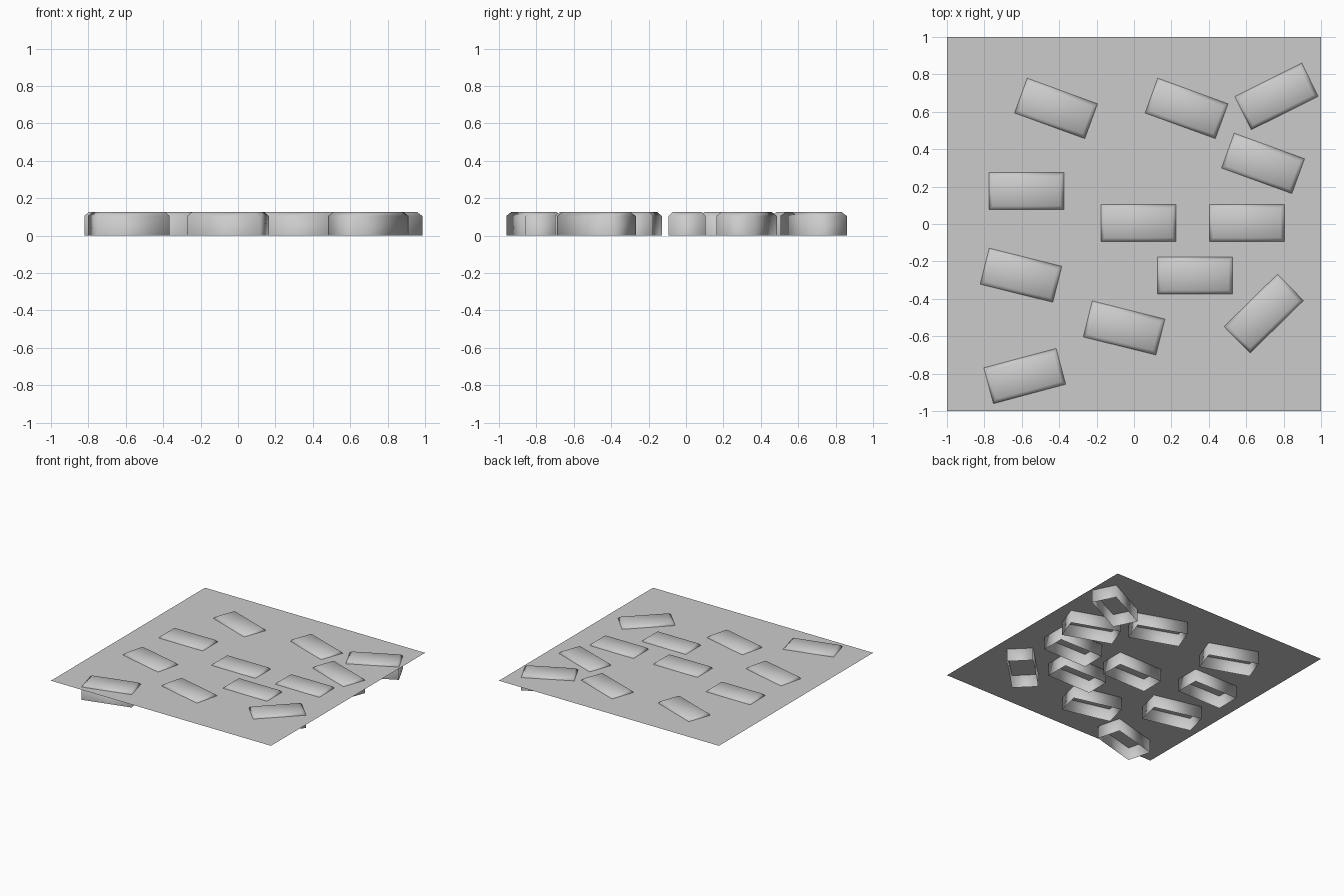
import bpy, bmesh
from math import radians

if "Cube" in bpy.data.objects:
    bpy.data.objects.remove(bpy.data.objects["Cube"])

L, W, H = 0.40, 0.198, 0.125   # block footprint and height
SHEET_Z = 0.105                # height of the thin sheet
CHAMFER = 0.02

# Thin square sheet
bpy.ops.mesh.primitive_plane_add(size=2, location=(0, 0, SHEET_Z))
bpy.context.object.name = "sheet"


def make_block_mesh():
    """Open-bottomed block with a chamfered top rim."""
    bm = bmesh.new()
    rings = []
    for z, inset in ((0, 0), (H - CHAMFER, 0), (H, CHAMFER)):
        x, y = L / 2 - inset, W / 2 - inset
        rings.append([bm.verts.new((sx * x, sy * y, z))
                      for sx, sy in ((-1, -1), (1, -1), (1, 1), (-1, 1))])
    for low, high in zip(rings, rings[1:]):
        for i in range(4):
            j = (i + 1) % 4
            bm.faces.new((low[i], low[j], high[j], high[i]))
    bm.faces.new(rings[-1])
    for f in bm.faces:
        f.smooth = True
    mesh = bpy.data.meshes.new("block")
    bm.to_mesh(mesh)
    bm.free()
    return mesh


# Scattered blocks poking through the sheet: x, y, turn in degrees
layout = [
    (-0.417, 0.618, -20), (0.281, 0.618, -20), (0.762, 0.682, 26.5),
    (0.690, 0.324, -20), (-0.575, 0.176, 0), (0.024, 0.006, 0),
    (0.604, 0.006, 0), (0.326, -0.275, 0), (-0.604, -0.274, -14),
    (-0.053, -0.556, -14), (0.694, -0.479, 44.5), (-0.584, -0.813, 15),
]
block_mesh = make_block_mesh()
for n, (x, y, turn) in enumerate(layout, 1):
    block = bpy.data.objects.new(f"block_{n}", block_mesh)
    block.location = (x, y, 0)
    block.rotation_euler.z = radians(turn)
    bpy.context.collection.objects.link(block)
